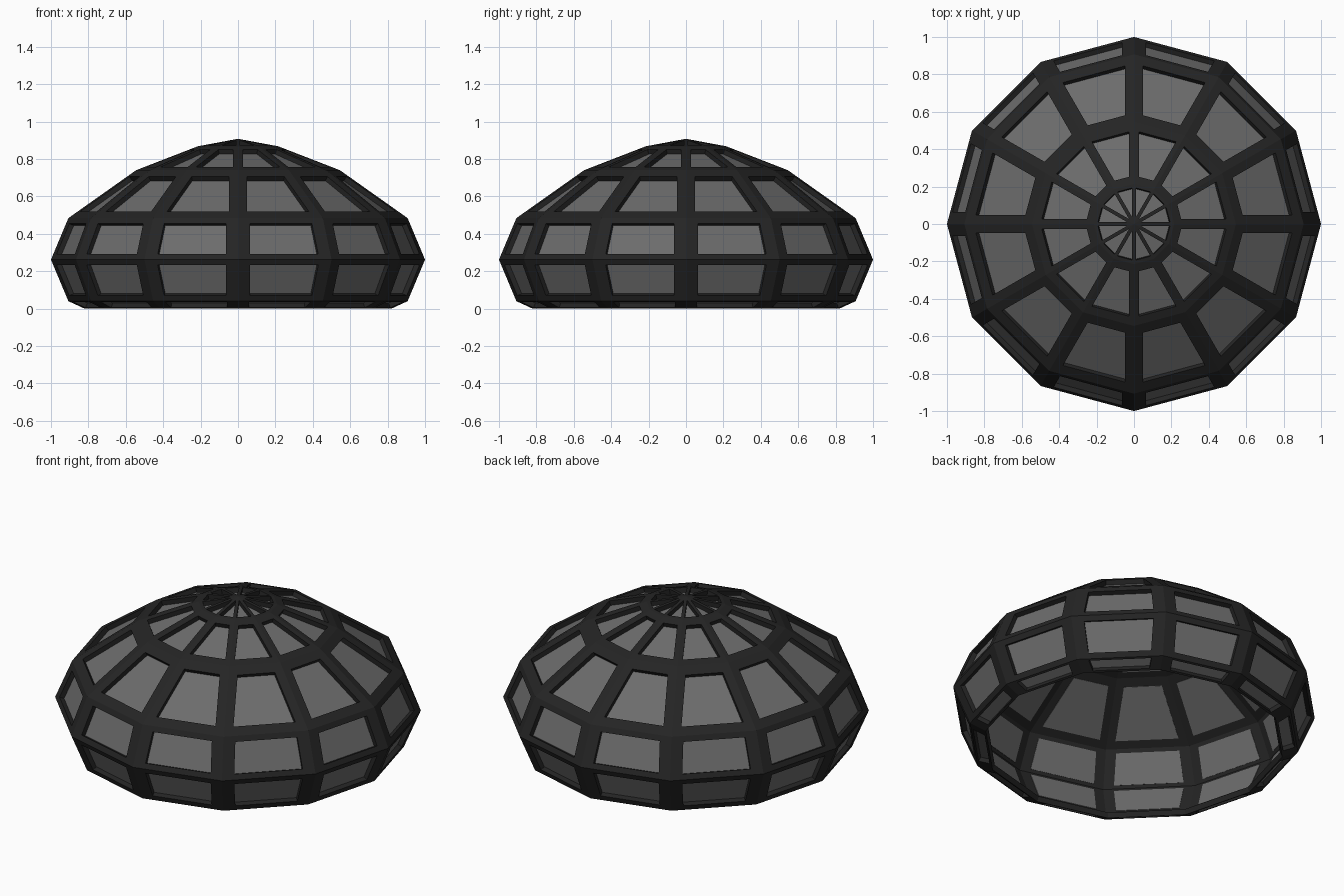
import bpy
import bmesh
from math import cos, sin, tau
from mathutils import Vector

cube = bpy.data.objects.get("Cube")
if cube:
    bpy.data.objects.remove(cube)

SIDES = 12
OPENING = 0.73     # window size relative to its facet
DEPTH = 0.03       # frame thickness
# Dome profile from the open base to the crown: radius, height
PROFILE = [(0.82, 0), (0.907, 0.04), (1, 0.262), (0.907, 0.484),
           (0.545, 0.74), (0.215, 0.868), (0, 0.908)]


def material(name, shade):
    mat = bpy.data.materials.new(name)
    mat.use_nodes = True
    color = (shade, shade, shade, 1)
    mat.diffuse_color = color
    bsdf = mat.node_tree.nodes["Principled BSDF"]
    bsdf.inputs["Base Color"].default_value = color
    bsdf.inputs["Roughness"].default_value = 0.6
    return mat


def ring_point(ring, step):
    radius, height = PROFILE[ring]
    angle = tau * step / SIDES
    return Vector((radius * cos(angle), radius * sin(angle), height))


def facets():
    """Corner loops of every facet, counter-clockwise seen from outside."""
    for ring in range(len(PROFILE) - 1):
        for step in range(SIDES):
            corners = [ring_point(ring, step), ring_point(ring, step + 1)]
            if PROFILE[ring + 1][0] > 0:
                corners.append(ring_point(ring + 1, step + 1))
            corners.append(ring_point(ring + 1, step))
            yield corners


def shrink(corners, factor):
    center = sum(corners, Vector()) / len(corners)
    return [center + (p - center) * factor for p in corners]


def build(name, polygons, mat, thickness):
    bm = bmesh.new()
    for points in polygons:
        bm.faces.new([bm.verts.new(p) for p in points])
    bmesh.ops.remove_doubles(bm, verts=bm.verts, dist=0.0005)
    mesh = bpy.data.meshes.new(name)
    bm.to_mesh(mesh)
    bm.free()
    mesh.materials.append(mat)
    obj = bpy.data.objects.new(name, mesh)
    bpy.context.collection.objects.link(obj)
    solid = obj.modifiers.new("Thickness", "SOLIDIFY")
    solid.thickness = thickness
    solid.offset = -1
    solid.use_even_offset = True
    return obj


frame_faces, pane_faces = [], []
for outer in facets():
    inner = shrink(outer, OPENING)
    count = len(outer)
    # Border of the facet around the window
    for i in range(count):
        j = (i + 1) % count
        frame_faces.append([outer[i], outer[j], inner[j], inner[i]])
    # Window set back to the inside of the frame
    normal = (outer[1] - outer[0]).cross(outer[-1] - outer[0]).normalized()
    pane_faces.append([p - normal * (DEPTH - 0.003) for p in shrink(outer, OPENING + 0.005)])

build("dome_frame", frame_faces, material("charcoal frame", 0.018), DEPTH)
build("window_panes", pane_faces, material("grey glass", 0.15), 0.006)
